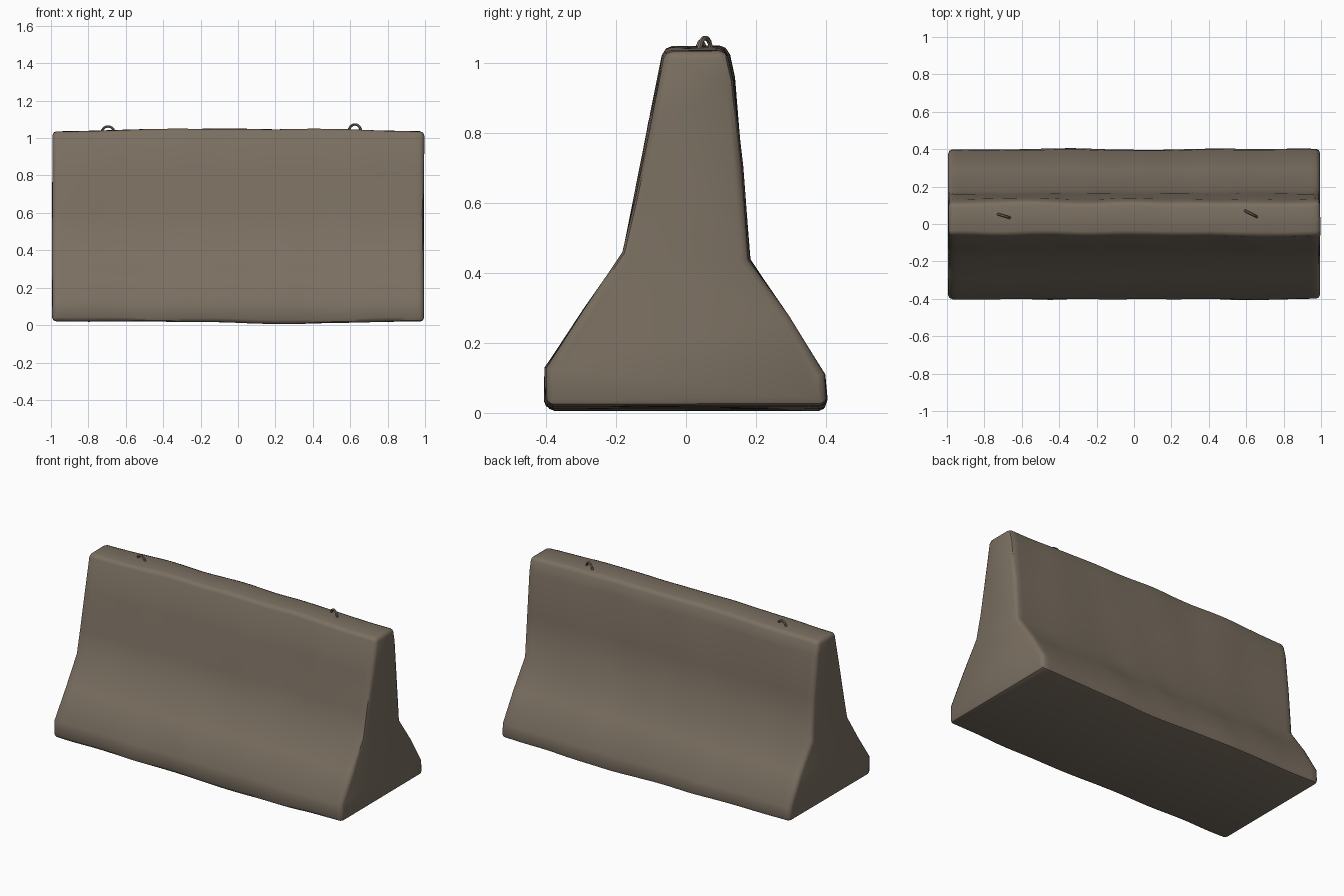
import bpy, bmesh, math
from mathutils import Vector, noise

cube = bpy.data.objects.get("Cube")
if cube:
    bpy.data.objects.remove(cube, do_unlink=True)


def make_material(name, color):
    mat = bpy.data.materials.new(name)
    mat.use_nodes = True
    mat.diffuse_color = color
    bsdf = next(n for n in mat.node_tree.nodes if n.type == "BSDF_PRINCIPLED")
    bsdf.inputs["Base Color"].default_value = color
    bsdf.inputs["Roughness"].default_value = 0.9
    return mat


concrete = make_material("weathered concrete", (0.195, 0.158, 0.119, 1))


def finish(obj, angle):
    obj.data.materials.append(concrete)
    bpy.ops.object.select_all(action="DESELECT")
    obj.select_set(True)
    bpy.context.view_layer.objects.active = obj
    if obj.type == "CURVE":
        bpy.ops.object.convert(target="MESH")
    bpy.ops.object.shade_smooth_by_angle(angle=math.radians(angle))


# Cross-section of the barrier as (y, z), front foot up and over to back foot
PROFILE = [(-0.402, 0.02), (-0.402, 0.13), (-0.29, 0.295), (-0.18, 0.46),
           (-0.15, 0.6), (-0.105, 0.82), (-0.06, 1.035),
           (0.115, 1.035), (0.135, 0.95), (0.16, 0.7), (0.18, 0.44),
           (0.29, 0.28), (0.395, 0.11), (0.402, 0.02)]
FRONT_WAIST, BACK_WAIST = 3, 10
STATIONS = 40
END = 0.994

# Barrier body: rings of the profile joined along the length
bm = bmesh.new()
rings = [[bm.verts.new((END * (2 * i / STATIONS - 1), y, z)) for y, z in PROFILE]
         for i in range(STATIONS + 1)]
count = len(PROFILE)
for a, b in zip(rings, rings[1:]):
    for k in range(count):
        n = (k + 1) % count
        bm.faces.new((a[k], b[k], b[n], a[n]))
# End caps, split at the waist
for ring in (rings[0], rings[-1]):
    bm.faces.new(ring[FRONT_WAIST:BACK_WAIST + 1])
    bm.faces.new(ring[:FRONT_WAIST + 1] + ring[BACK_WAIST:])
bmesh.ops.recalc_face_normals(bm, faces=bm.faces)

# Worn rounded edges
sharp = [e for e in bm.edges if e.calc_face_angle(0) > math.radians(40)]
bmesh.ops.bevel(bm, geom=sharp, offset=0.022, segments=2, profile=0.5,
                affect="EDGES", clamp_overlap=True)

# Uneven casting: crowned top, sagging base and gentle lumps
for v in bm.verts:
    x, y, z = v.co
    v.co.z += 0.014 * (1 - x * x) * max(0, z - 0.5) * 2
    if z < 0.1:
        v.co.z -= 0.014 * math.exp(-((x - 0.25) / 0.4) ** 2)
    lump = noise.noise_vector(Vector((x * 4, y * 4, z * 4)))
    v.co += Vector((lump.x * 0.006, lump.y * 0.008, lump.z * 0.004))
body = bpy.data.meshes.new("barrier_body")
bm.to_mesh(body)
bm.free()
barrier = bpy.data.objects.new("barrier_body", body)
bpy.context.collection.objects.link(barrier)
finish(barrier, 45)


# Lifting loops: bent rods standing on the top
def lifting_loop(name, center, half, top):
    curve = bpy.data.curves.new(name, "CURVE")
    curve.dimensions = "3D"
    curve.bevel_depth = 0.007
    curve.bevel_resolution = 1
    curve.use_fill_caps = True
    spline = curve.splines.new("POLY")
    spline.points.add(8)
    base = 1.025
    for i, p in enumerate(spline.points):
        a = math.pi * (1 - i / 8)
        c, s = math.cos(a), math.sin(a)
        p.co = (center[0] + half[0] * c, center[1] + half[1] * c,
                base + (top - base) * s ** 0.8 if 0 < i < 8 else base, 1)
    obj = bpy.data.objects.new(name, curve)
    bpy.context.collection.objects.link(obj)
    finish(obj, 40)


lifting_loop("right_lifting_loop", (-0.695, 0.043), (0.033, -0.01), 1.062)
lifting_loop("left_lifting_loop", (0.625, 0.055), (0.033, -0.017), 1.073)
